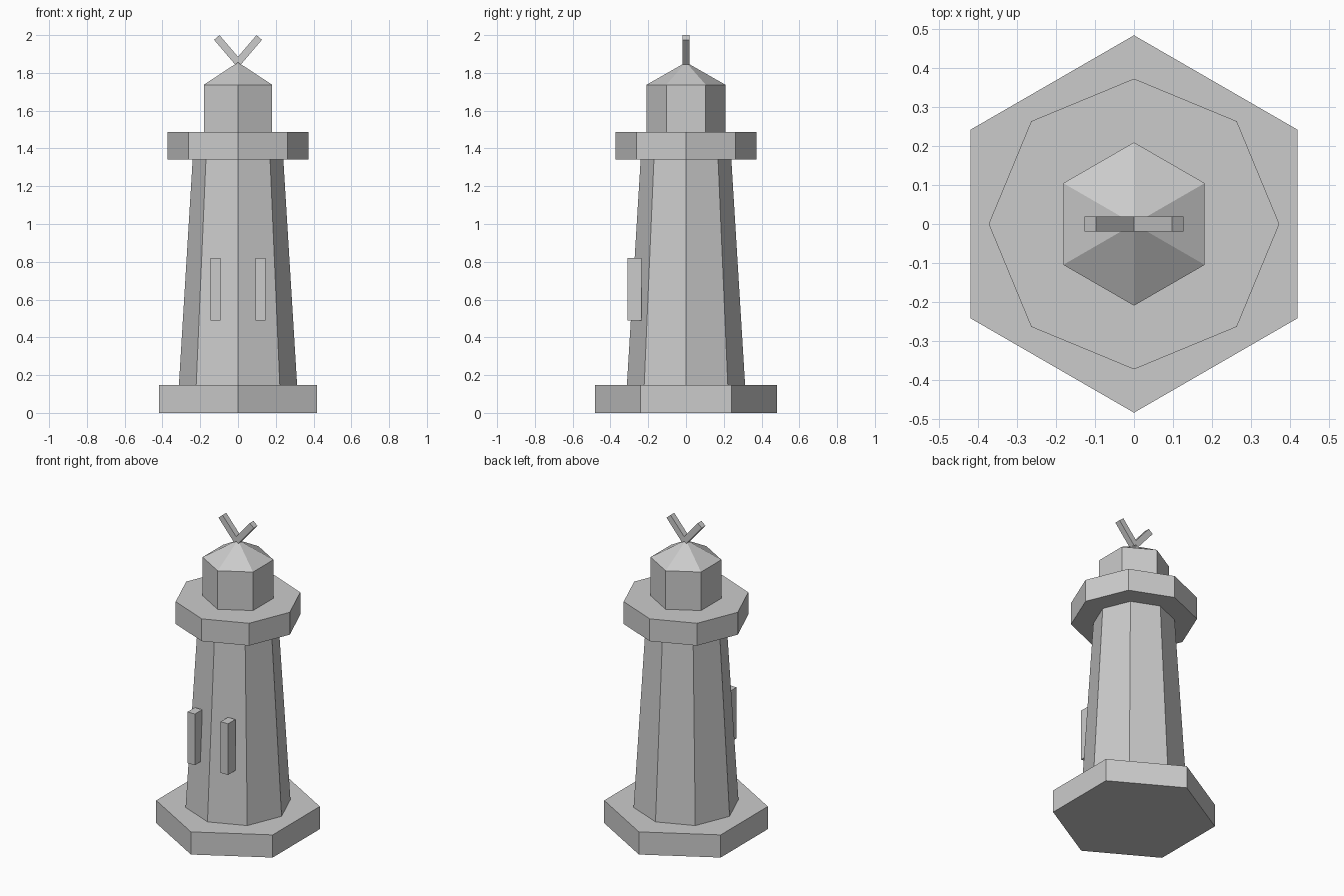
import bpy
from math import pi, sin, cos, radians

if "Cube" in bpy.data.objects:
    bpy.data.objects.remove(bpy.data.objects["Cube"])


def frustum(name, sides, r1, r2, z0, z1, turn=0.0):
    bpy.ops.mesh.primitive_cone_add(vertices=sides, radius1=r1, radius2=r2, depth=z1 - z0,
                                    location=(0, 0, (z0 + z1) / 2), rotation=(0, 0, turn))
    bpy.context.object.name = name


def box(name, size, loc, rot=(0, 0, 0)):
    bpy.ops.mesh.primitive_cube_add(size=1, location=loc, rotation=rot)
    ob = bpy.context.object
    ob.name = name
    ob.scale = size


# Stacked body: hexagonal base and lantern, octagonal tower and gallery
# (hexagons and octagons all have corners on the y axis)
frustum("base", 6, 0.483, 0.483, 0, 0.147)
frustum("tower", 8, 0.313, 0.24, 0.147, 1.342)
frustum("gallery", 8, 0.372, 0.372, 1.342, 1.487)
frustum("lantern_room", 6, 0.209, 0.209, 1.487, 1.737)
frustum("roof", 6, 0.209, 0, 1.737, 1.856)

# Mirrored pairs: front window bars and the V-shaped finial arms
ARM, TILT = 0.173, radians(40.5)
for side, s in (("left", -1), ("right", 1)):
    box("window_bar_" + side, (0.053, 0.075, 0.332), (0.119 * s, -0.273, 0.655))
    box("finial_arm_" + side, (0.038, 0.038, ARM),
        (s * sin(TILT) * ARM / 2, 0, 1.856 + cos(TILT) * ARM / 2), (0, s * TILT, 0))
